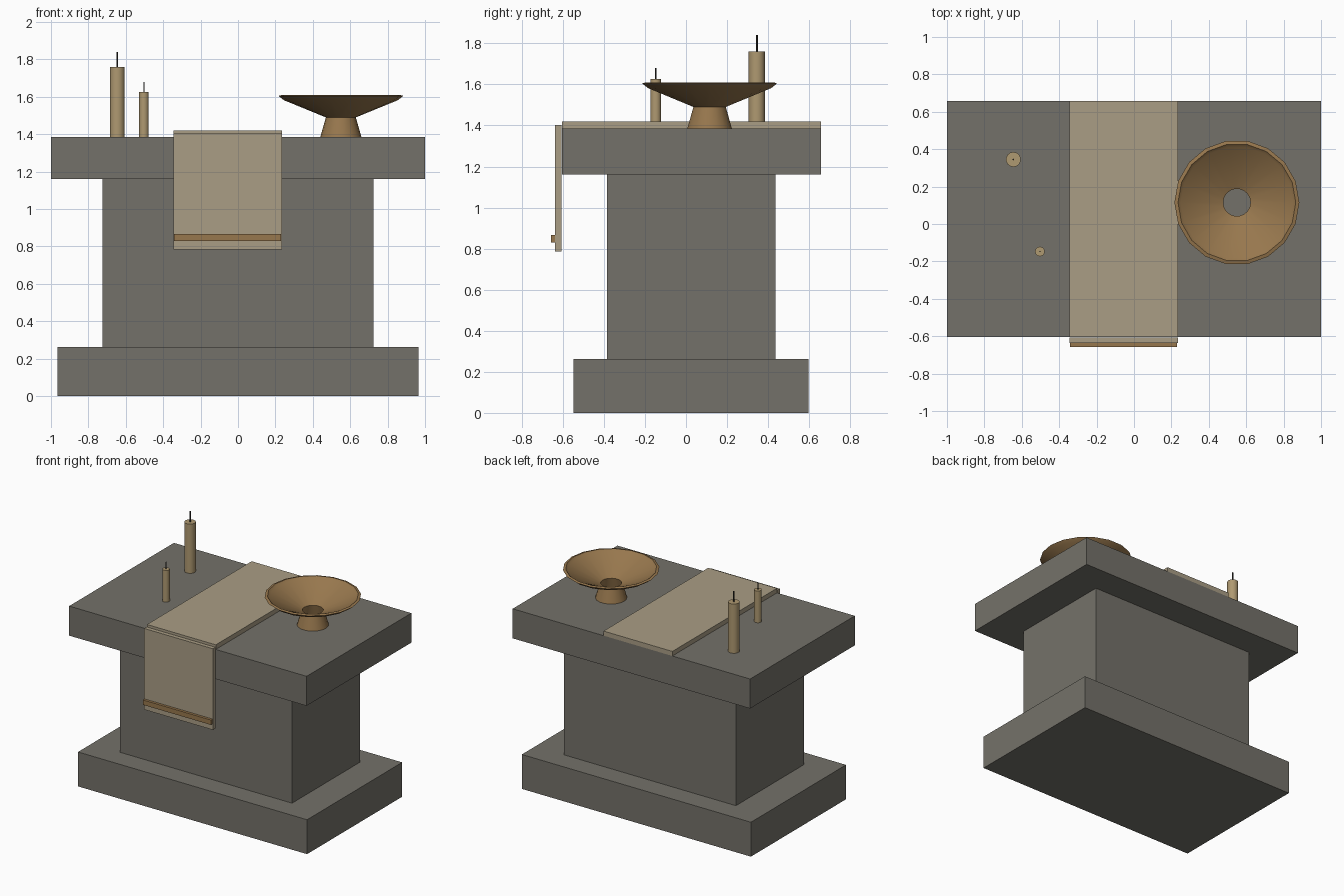
import bpy
import bmesh
import math

if "Cube" in bpy.data.objects:
    bpy.data.objects.remove(bpy.data.objects["Cube"], do_unlink=True)


def make_material(name, rgb):
    mat = bpy.data.materials.new(name)
    mat.use_nodes = True
    mat.diffuse_color = (*rgb, 1)
    bsdf = next(n for n in mat.node_tree.nodes if n.type == "BSDF_PRINCIPLED")
    bsdf.inputs["Base Color"].default_value = (*rgb, 1)
    bsdf.inputs["Roughness"].default_value = 0.8
    return mat


stone = make_material("grey stone", (0.175, 0.167, 0.143))
linen = make_material("beige linen", (0.40, 0.34, 0.235))
bronze = make_material("bronze", (0.31, 0.185, 0.075))
wax = make_material("tan wax", (0.43, 0.32, 0.165))
char = make_material("charred wick", (0.03, 0.027, 0.022))


def box(name, x, y, z, mat):
    """Box from its (low, high) extent on each axis."""
    spans = (x, y, z)
    bpy.ops.mesh.primitive_cube_add(size=1, location=[(a + b) / 2 for a, b in spans])
    ob = bpy.context.object
    ob.name = name
    ob.scale = [b - a for a, b in spans]
    bpy.ops.object.transform_apply(location=False, rotation=False, scale=True)
    ob.data.materials.append(mat)


def cylinder(name, x, y, low, high, radius, sides, mat):
    bpy.ops.mesh.primitive_cylinder_add(vertices=sides, radius=radius,
                                        depth=high - low,
                                        location=(x, y, (low + high) / 2))
    ob = bpy.context.object
    ob.name = name
    ob.data.materials.append(mat)
    bpy.ops.object.shade_smooth_by_angle(angle=math.radians(40))


def lathe(name, profile, sides, location, mat):
    """Revolve a (radius, height) profile about the vertical axis."""
    bm = bmesh.new()
    rings = []
    for r, z in profile:
        angles = [math.tau * i / sides for i in range(sides)]
        rings.append([bm.verts.new((r * math.cos(a), r * math.sin(a), z)) for a in angles])
    for low, high in zip(rings, rings[1:]):
        for i in range(sides):
            j = (i + 1) % sides
            bm.faces.new((low[i], low[j], high[j], high[i]))
    mesh = bpy.data.meshes.new(name)
    bm.to_mesh(mesh)
    bm.free()
    mesh.materials.append(mat)
    ob = bpy.data.objects.new(name, mesh)
    ob.location = location
    bpy.context.collection.objects.link(ob)
    bpy.ops.object.select_all(action="DESELECT")
    ob.select_set(True)
    bpy.context.view_layer.objects.active = ob
    bpy.ops.object.shade_smooth_by_angle(angle=math.radians(35))


# Stone table: plinth, pedestal, top slab
TOP = 1.385
box("plinth", (-0.965, 0.965), (-0.547, 0.597), (0, 0.262), stone)
box("pedestal", (-0.725, 0.725), (-0.385, 0.435), (0.262, 1.16), stone)
box("top_slab", (-1, 1), (-0.603, 0.657), (1.16, TOP), stone)

# Runner cloth lying over the top and hanging down the front
cloth_x = (-0.345, 0.235)
box("cloth_top", cloth_x, (-0.603, 0.657), (TOP, 1.42), linen)
box("cloth_drop", cloth_x, (-0.637, -0.607), (0.785, 1.403), linen)
box("cloth_trim", (-0.341, 0.231), (-0.657, -0.637), (0.83, 0.867), bronze)

# Footed bowl: outer wall, rolled lip, inner wall and hollow foot
bowl_profile = [(0.11, 0), (0.08, 0.105), (0.305, 0.197), (0.334, 0.22),
                (0.315, 0.225), (0.3, 0.21), (0.073, 0.112), (0.1, 0)]
lathe("bowl", bowl_profile, 18, (0.55, 0.115, TOP), bronze)

# Candles with wicks
for label, x, y, radius, height, wick in (("tall", -0.645, 0.345, 0.04, 1.76, 1.84),
                                          ("short", -0.503, -0.147, 0.026, 1.627, 1.68)):
    cylinder(label + "_candle", x, y, TOP, height, radius, 14, wax)
    cylinder(label + "_wick", x, y, height, wick, radius / 8, 6, char)
